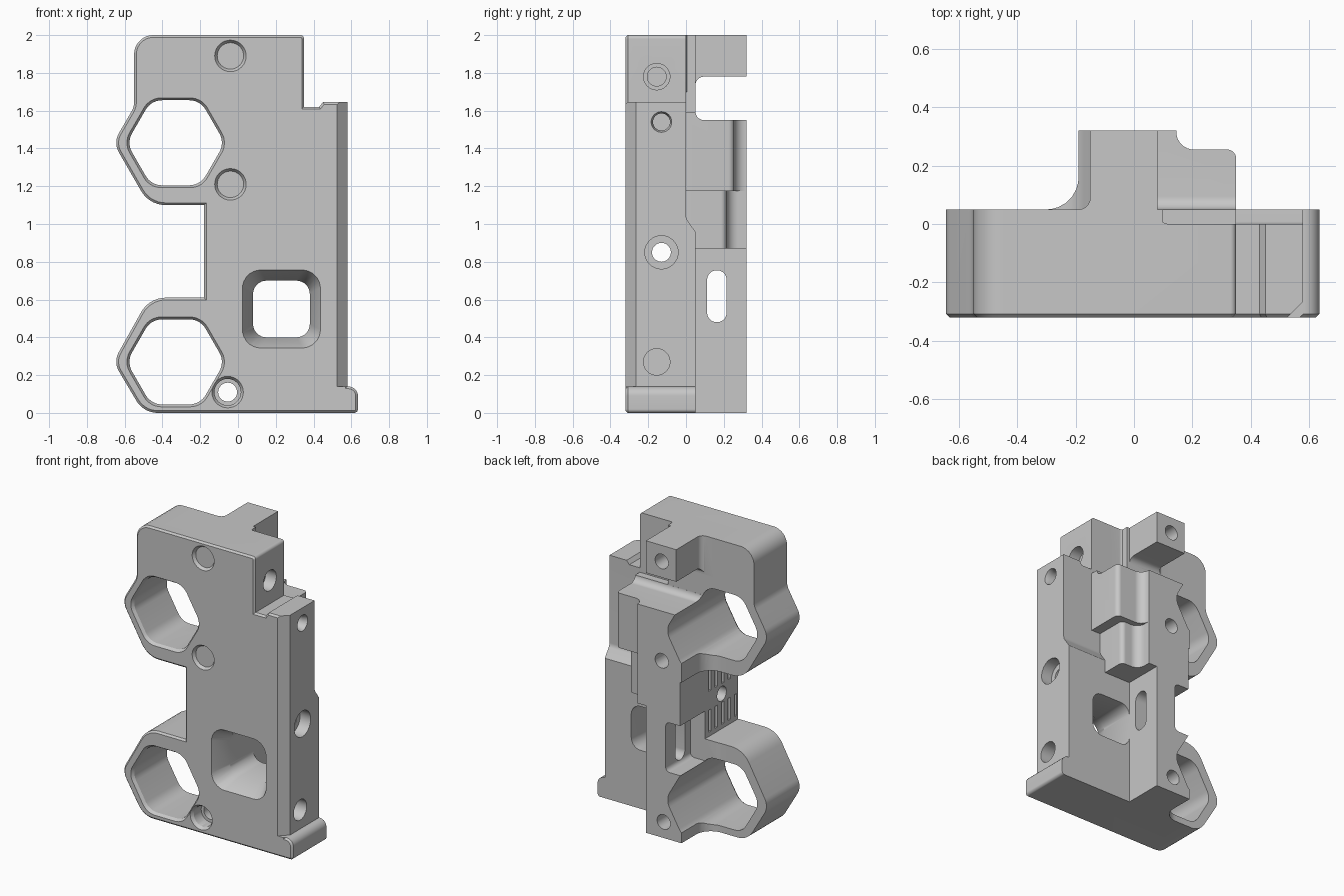
import bpy, bmesh, math
from mathutils import Vector

if "Cube" in bpy.data.objects:
    bpy.data.objects.remove(bpy.data.objects["Cube"])

grey = bpy.data.materials.new("plain grey")
grey.use_nodes = True
grey.diffuse_color = (0.57, 0.57, 0.57, 1)
grey.node_tree.nodes["Principled BSDF"].inputs["Base Color"].default_value = grey.diffuse_color


def rounded(corners, steps=7):
    """Polygon from (u, v) or (u, v, radius) corners, with arcs at the rounded ones."""
    out = []
    for i, c in enumerate(corners):
        p = Vector(c[:2])
        if len(c) < 3:
            out.append(p)
            continue
        a = (Vector(corners[i - 1][:2]) - p).normalized()
        b = (Vector(corners[(i + 1) % len(corners)][:2]) - p).normalized()
        half, r = a.angle(b) / 2, c[2]
        centre = p + (a + b).normalized() * r / math.sin(half)
        start = p + a * r / math.tan(half) - centre
        end = p + b * r / math.tan(half) - centre
        out += [centre + start.lerp(end, k / steps).normalized() * r for k in range(steps + 1)]
    return out


def ngon(cu, cv, radius, sides, corner=None):
    pts = []
    for k in range(sides):
        t = 2 * math.pi * k / sides
        p = (cu + radius * math.cos(t), cv + radius * math.sin(t))
        pts.append(p + (corner,) if corner else p)
    return rounded(pts)


def rect(u0, u1, v0, v1, r=None):
    pts = [(u0, v0), (u1, v0), (u1, v1), (u0, v1)]
    return rounded([p + (r,) for p in pts] if r else pts)


def inset(pts, d):
    """Counter-clockwise polygon moved inwards by d."""
    out = []
    for i, p in enumerate(pts):
        e = (p - pts[i - 1]).normalized()
        f = (pts[(i + 1) % len(pts)] - p).normalized()
        n, m = Vector((-e.y, e.x)), Vector((-f.y, f.x))
        out.append(p + (n + m) * d / (1 + n.dot(m)))
    return out


def flare(pts, scale):
    mid = sum(pts, Vector((0, 0))) / len(pts)
    return [mid + (p - mid) * scale for p in pts]


PLACE = {"x": lambda u, v, w: (w, u, v),
         "y": lambda u, v, w: (u, w, v),
         "z": lambda u, v, w: (u, v, w)}


def loft(name, sections, axis):
    """Closed solid through (position, profile) sections along an axis."""
    bm = bmesh.new()
    rings = [[bm.verts.new(PLACE[axis](p.x, p.y, w)) for p in pts] for w, pts in sections]
    bm.faces.new(rings[0])
    bm.faces.new(rings[-1][::-1])
    for a, b in zip(rings, rings[1:]):
        for i in range(len(a)):
            j = (i + 1) % len(a)
            bm.faces.new((a[j], a[i], b[i], b[j]))
    bm.normal_update()
    if bm.calc_volume(signed=True) < 0:
        bmesh.ops.reverse_faces(bm, faces=bm.faces)
    mesh = bpy.data.meshes.new(name)
    bm.to_mesh(mesh)
    bm.free()
    obj = bpy.data.objects.new(name, mesh)
    bpy.context.collection.objects.link(obj)
    return obj


def combine(operation, name, pts, w0, w1, axis, scale=1.0):
    other = loft(name, [(w0, flare(pts, scale)), (w1, pts)], axis)
    mod = body.modifiers.new("combine", 'BOOLEAN')
    mod.operation, mod.solver, mod.object = operation, 'EXACT', other
    bpy.context.view_layer.objects.active = body
    bpy.ops.object.modifier_apply(modifier=mod.name)
    bpy.data.objects.remove(other)


def add(*args):
    combine('UNION', *args)


def cut(*args, **kw):
    combine('DIFFERENCE', *args, **kw)


# Main plate with the two ring lobes, the base lip and the stepped shoulder
outline = rounded([
    (-0.5, 0, 0.13), (0.635, 0, 0.02), (0.635, 0.14, 0.05), (0.58, 0.14),
    (0.58, 1.645), (0.45, 1.645), (0.43, 1.62), (0.35, 1.62), (0.35, 2, 0.02),
    (-0.55, 2, 0.1), (-0.55, 1.62, 0.1), (-0.66, 1.43, 0.1), (-0.47, 1.1, 0.15),
    (-0.18, 1.1), (-0.18, 0.61), (-0.47, 0.61, 0.15), (-0.66, 0.27, 0.1)])
body = loft("bracket_body", [(-0.32, inset(outline, 0.012)), (-0.308, outline),
                             (0.05, outline)], "y")

# Thinner upper right side and chamfered front right edge
cut("thin_side", rounded([(0, 2.1), (0, 1.03, 0.05), (0.07, 0.93), (0.3, 0.93), (0.3, 2.1)]),
    0.1, 0.7, "x")
cut("edge_chamfer", rounded([(0.515, -0.33), (0.7, -0.33), (0.7, -0.145)]), 0.14, 1.8, "z")

# Rear column, top boss and the two stepped side blocks
add("rear_column", rounded([(-0.36, -0.1), (-0.36, 0.05), (-0.19, 0.05, 0.11), (-0.19, 0.32),
                            (0.08, 0.32), (0.08, 0, 0.04), (0.2, 0), (0.2, -0.1)]),
    0, 1.59, "z")
add("top_boss", rounded([(-0.25, -0.1), (-0.25, 0.05), (-0.15, 0.05, 0.04), (-0.15, 0.32),
                         (0.08, 0.32), (0.08, 0, 0.04), (0.2, 0), (0.2, -0.1)]),
    1.7, 2, "z")
for name, right, back, z0, z1 in (("upper_block", 0.35, 0.255, 1.175, 1.59),
                                  ("lower_block", 0.28, 0.215, 0.87, 1.2)):
    add(name, rounded([(0, -0.1), (right, -0.1), (right, back, 0.03), (0.145, back, 0.06),
                       (0.145, 0.32), (0, 0.32)]), z0, z1, "z")

# Gap between boss and column, waist between the lobes, recess beside the column
cut("boss_gap", rounded([(0.05, 1.55, 0.045), (0.5, 1.55), (0.5, 1.78), (0.05, 1.78, 0.045)]),
    -0.7, 0.5, "x")
cut("waist", rect(-1, -0.18, 0.61, 1.1), -0.5, 0.5, "y")
cut("column_recess", rect(-0.5, -0.07, 0.46, 0.8, 0.03), 0.052, 0.5, "y")

# Hexagonal openings with chamfered rims
for z in (1.43, 0.27):
    hexagon = ngon(-0.33, z, 0.26, 6, 0.1)
    cut("hex_opening", hexagon, -0.4, 0.5, "y")
    cut("hex_rim", hexagon, -0.325, -0.3, "y", scale=1.07)

# Screw holes with counterbores
for x, z in ((-0.04, 1.89), (-0.04, 1.21), (-0.055, 0.11)):
    cut("screw_hole", ngon(x, z, 0.05, 32), -0.4, 0.5, "y")
    cut("counterbore", ngon(x, z, 0.07, 32), -0.33, -0.22, "y")
    cut("counterbore_rim", ngon(x, z, 0.07, 32), -0.325, -0.3, "y", scale=1.24)

# Funnel window
window = rect(0.08, 0.38, 0.4, 0.7, 0.07)
cut("window", window, -0.4, 0.2, "y")
cut("window_funnel", window, -0.325, -0.2, "y", scale=1.39)

# Side bores, cross slot through the column
for y, z, r, inner, outer in ((-0.13, 1.54, 0.045, 0.3, 0.7), (-0.13, 0.85, 0.05, -0.4, 0.7),
                              (-0.13, 0.85, 0.088, 0.5, 0.7), (-0.155, 0.27, 0.07, 0.47, 0.62),
                              (-0.155, 1.78, 0.05, 0.0, 0.5), (-0.155, 1.78, 0.07, 0.27, 0.5)):
    cut("side_bore", ngon(y, z, r, 32), inner, outer, "x")
cut("side_bore_rim", ngon(-0.13, 1.54, 0.045, 32), 0.585, 0.55, "x", scale=1.25)
cut("cross_slot", rect(0.112, 0.215, 0.48, 0.755, 0.05), -0.4, 0.4, "x")

# Comb of narrow grooves on the waist wall
for k in range(5):
    y = -0.07 * k
    for z0, z1 in ((0.64, 0.79), (0.92, 1.07)):
        cut("comb_groove", rect(y - 0.012, y + 0.012, z0, z1), -0.25, -0.14, "x")

# Colour and shading
body.data.materials.clear()
body.data.materials.append(grey)
for face in body.data.polygons:
    face.material_index = 0
bpy.ops.object.select_all(action='DESELECT')
body.select_set(True)
bpy.context.view_layer.objects.active = body
bpy.ops.object.shade_smooth_by_angle(angle=math.radians(30))
